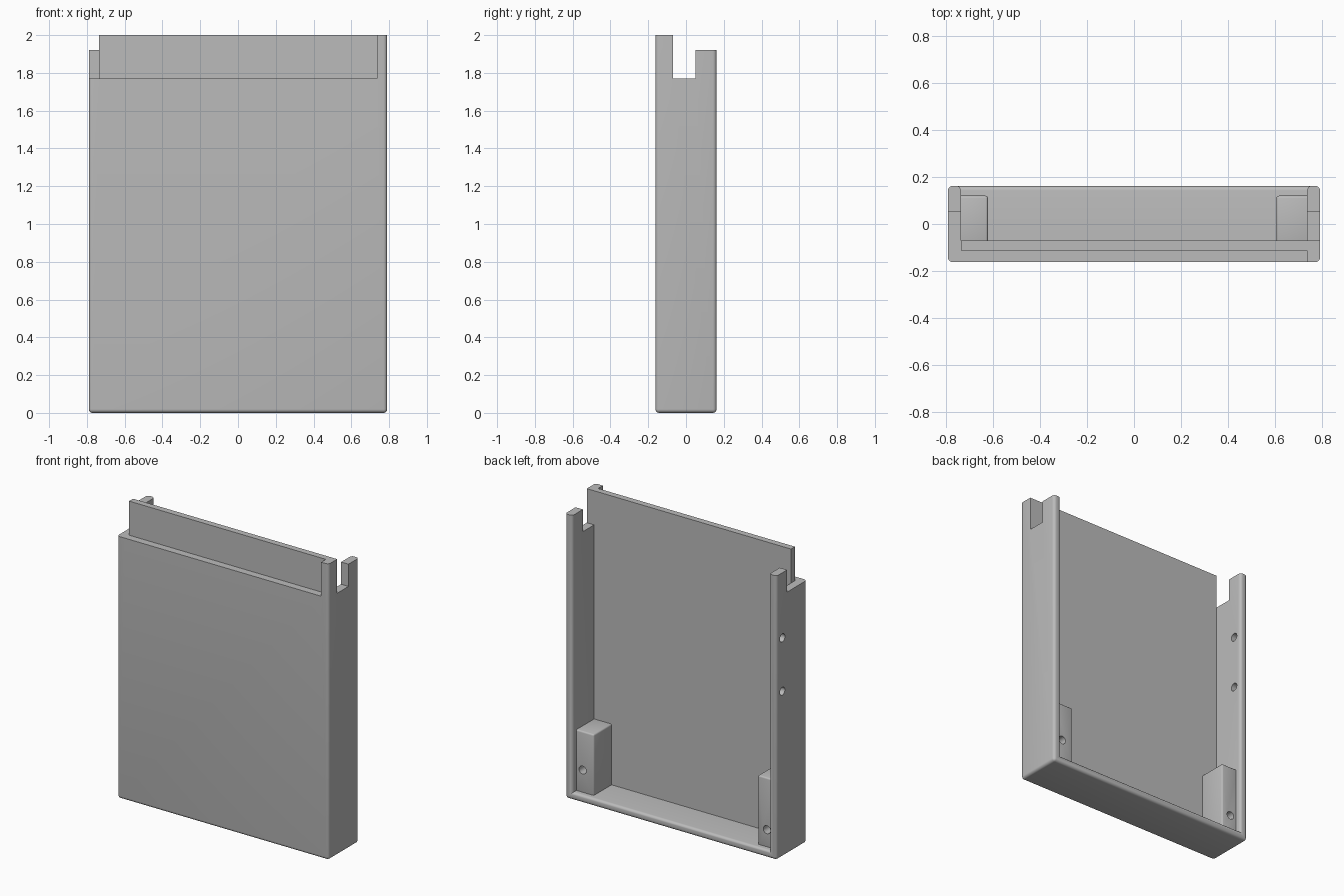
import bpy
import bmesh
import math
from mathutils import Matrix, Vector

if "Cube" in bpy.data.objects:
    bpy.data.objects.remove(bpy.data.objects["Cube"], do_unlink=True)

grey = bpy.data.materials.new("plain grey")
grey.use_nodes = True
COLOUR = (0.5, 0.5, 0.5, 1)
grey.diffuse_color = COLOUR
grey.node_tree.nodes["Principled BSDF"].inputs["Base Color"].default_value = COLOUR

# Overall dimensions
W, D, H = 0.79, 0.162, 2.0        # half width, half depth, height
IN = 0.735                        # inner face of the side walls
FLOOR = 0.05
PANEL = -0.07                     # back of the front panel
STEP = 1.77                       # height of the rebate and slots


def add_object(name, bm):
    mesh = bpy.data.meshes.new(name)
    bmesh.ops.recalc_face_normals(bm, faces=bm.faces)
    bm.to_mesh(mesh)
    bm.free()
    obj = bpy.data.objects.new(name, mesh)
    mesh.materials.append(grey)
    bpy.context.collection.objects.link(obj)
    return obj


def box(name, x, y, z, bevel=0):
    """Box from three (low, high) ranges."""
    bm = bmesh.new()
    bmesh.ops.create_cube(bm, size=1)
    for v in bm.verts:
        v.co = Vector([r[0] if c < 0 else r[1] for c, r in zip(v.co, (x, y, z))])
    if bevel:
        bmesh.ops.bevel(bm, geom=bm.edges[:], offset=bevel, segments=3,
                        profile=0.5, affect='EDGES')
    return add_object(name, bm)


def rod(name, centre, axis, radius, length):
    bm = bmesh.new()
    turn = Matrix.Rotation(math.pi / 2, 4, 'Y' if axis == 'X' else 'X')
    bmesh.ops.create_cone(bm, cap_ends=True, segments=24, radius1=radius,
                          radius2=radius, depth=length,
                          matrix=Matrix.Translation(centre) @ turn)
    return add_object(name, bm)


def activate(obj):
    bpy.ops.object.select_all(action='DESELECT')
    obj.select_set(True)
    bpy.context.view_layer.objects.active = obj


def cut(obj, cutter):
    cutter.hide_render = True
    mod = obj.modifiers.new("cut", 'BOOLEAN')
    mod.operation = 'DIFFERENCE'
    mod.solver = 'EXACT'
    mod.object = cutter
    activate(obj)
    bpy.ops.object.modifier_apply(modifier=mod.name)
    bpy.data.objects.remove(cutter, do_unlink=True)


def smooth(obj):
    activate(obj)
    bpy.ops.object.shade_smooth_by_angle(angle=math.radians(35))


# Open-backed tray
case = box("case", (-W, W), (-D, D), (0, H))
cut(case, box("cavity", (-IN, IN), (PANEL, 1), (FLOOR, 3)))

# Round the back rim, the bottom and the outer corners, leaving the top sharp
bm = bmesh.new()
bm.from_mesh(case.data)


def is_rounded(edge):
    a, b = (v.co for v in edge.verts)

    def both(test):
        return test(a) and test(b)

    if both(lambda p: p.z > H - 0.001):
        return False
    return (both(lambda p: p.y > D - 0.001) or both(lambda p: p.z < 0.001)
            or both(lambda p: abs(p.x) > W - 0.001 and p.y < 0.001 - D))


bmesh.ops.bevel(bm, geom=[e for e in bm.edges if is_rounded(e)], offset=0.02,
                segments=5, profile=0.5, affect='EDGES')
bm.to_mesh(case.data)
bm.free()

# Top slots, shortened back posts, front rebate and open right front corner
cut(case, box("slot", (-1, 1), (PANEL, 0.05), (STEP, 3)))
cut(case, box("post_trim", (-1, 1), (0, 1), (1.92, 3)))
cut(case, box("rebate", (-1, IN), (-1, -0.112), (STEP, 3)))
cut(case, box("corner", (-1, -IN), (-1, 0), (STEP, 3)))

# Two holes through the right wall
for z in (1.12, 1.48):
    cut(case, rod("wall_hole", (-W, 0.10, z), 'X', 0.027, 0.3))
smooth(case)

# Screw blocks in the lower corners, sunk slightly into the walls
for name, side, inner, top, hole_z in (("left_screw_block", 1, 0.605, 0.46, 0.20),
                                       ("right_screw_block", -1, 0.62, 0.515, 0.165)):
    xs = sorted((side * inner, side * (IN + 0.02)))
    block = box(name, xs, (PANEL - 0.02, 0.12), (FLOOR - 0.02, top), 0.01)
    cut(block, rod("screw_hole", (side * 0.688, 0.12, hole_z), 'Y', 0.027, 0.24))
    smooth(block)
